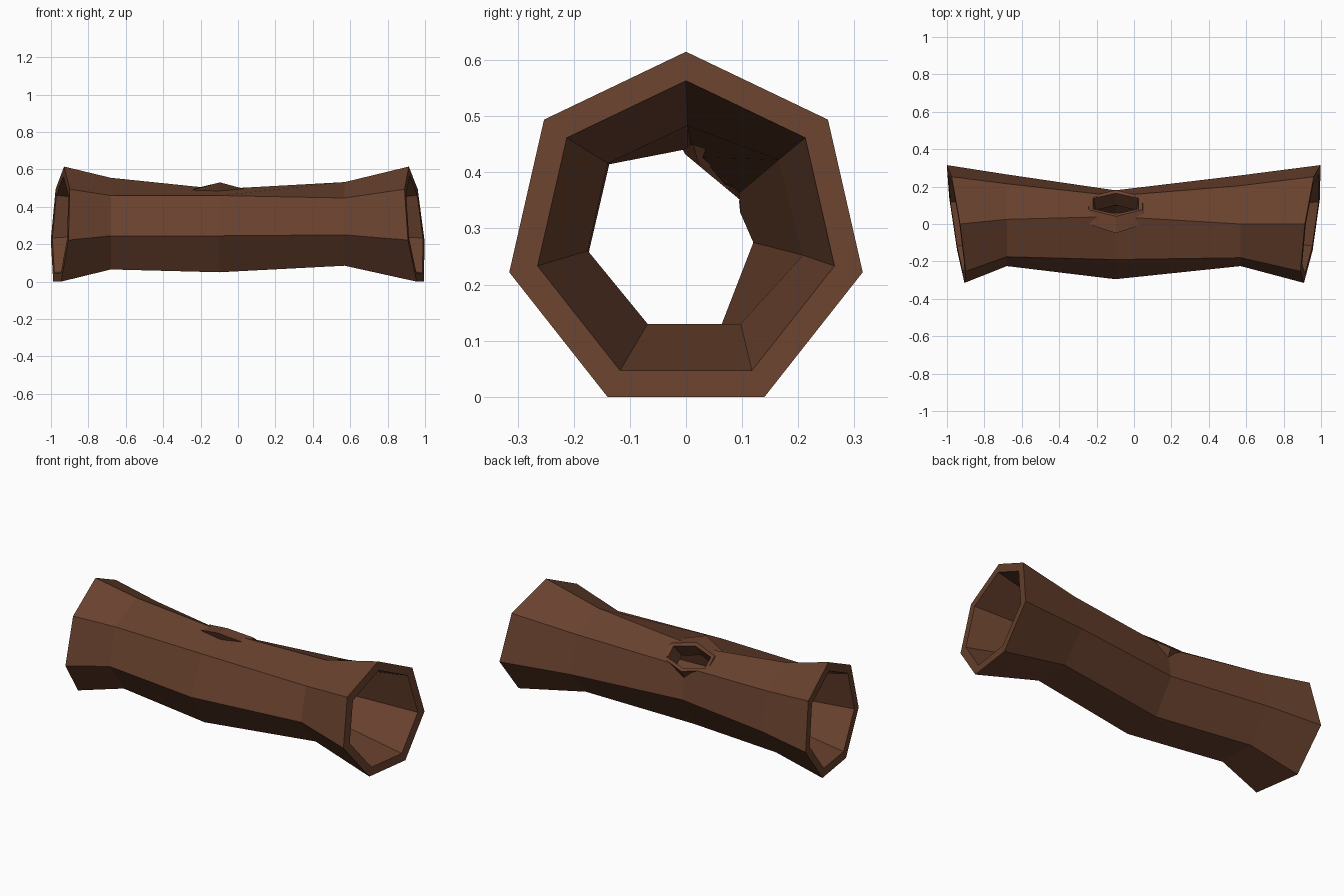
import bpy, bmesh, math
from mathutils import Vector

if "Cube" in bpy.data.objects:
    bpy.data.objects.remove(bpy.data.objects["Cube"])

bark = bpy.data.materials.new("bark_brown")
bark.diffuse_color = (0.14, 0.053, 0.027, 1)
bark.use_nodes = True
bark.node_tree.nodes["Principled BSDF"].inputs["Base Color"].default_value = bark.diffuse_color


def loft(name, rings, closed=False, caps=False):
    """Skin a list of equal-length point rings into one mesh object."""
    bm = bmesh.new()
    vs = [[bm.verts.new(p) for p in r] for r in rings]
    n, m = len(rings[0]), len(rings)
    for i in range(m if closed else m - 1):
        a, b = vs[i], vs[(i + 1) % m]
        for j in range(n):
            k = (j + 1) % n
            bm.faces.new((a[j], a[k], b[k], b[j]))
    if caps:
        bm.faces.new(vs[0])
        bm.faces.new(vs[-1])
    bmesh.ops.recalc_face_normals(bm, faces=bm.faces)
    me = bpy.data.meshes.new(name)
    bm.to_mesh(me)
    bm.free()
    me.materials.append(bark)
    ob = bpy.data.objects.new(name, me)
    bpy.context.collection.objects.link(ob)
    return ob


def at_x(x, section):
    return [Vector((x, y, z)) for y, z in section]


def shrink(section, s):
    cy = sum(p[0] for p in section) / len(section)
    cz = sum(p[1] for p in section) / len(section)
    return [(cy + (y - cy) * s, cz + (z - cz) * s) for y, z in section]


# seven-sided sections (y, z): top, back upper, back, back low, front low, front, front upper
end = [(0, .615), (.253, .494), (.315, .222), (.14, 0), (-.14, 0), (-.315, .222), (-.253, .494)]
left = [(.025, .555), (.215, .46), (.265, .24), (.13, .065), (-.095, .065), (-.225, .245), (-.175, .46)]
mid = [(.04, .495), (.15, .42), (.18, .24), (.06, .05), (-.17, .05), (-.295, .245), (-.19, .46)]
right = [(.0, .532), (.205, .455), (.26, .24), (.12, .085), (-.09, .085), (-.225, .25), (-.18, .447)]
mid_in = [(.01, .443), (.085, .355), (.12, .275), (.06, .12), (-.12, .11), (-.23, .25), (-.16, .41)]


# slanted cut ends
def left_end(section):
    return [Vector((-.967 - .15 * y + .06 * z, y, z)) for y, z in section]


def right_end(section):
    return [Vector((.975 + .14 * y - .10 * z, y, z)) for y, z in section]


end_in = shrink(end, .84)
log = loft("hollow_log", [
    left_end(end), at_x(-.68, left), at_x(-.1, mid), at_x(.57, right), right_end(end),
    right_end(end_in), at_x(.57, shrink(right, .79)), at_x(-.1, mid_in),
    at_x(-.68, shrink(left, .79)), left_end(end_in)], closed=True)

# knot hole: six-sided opening on the upper back side
centre = Vector((-.097, .1, .452))
normal = Vector((0, .64, .77)).normalized()
along = Vector((0, -normal.z, normal.y))


def hexagon(ru, rv, height, shift=0):
    return [centre + Vector((ru * math.cos(a), 0, 0)) + along * (rv * math.sin(a) + shift)
            + normal * height for a in (math.radians(30 + 60 * i) for i in range(6))]


cutter = loft("hole_cutter", [hexagon(.15, .082, .12), hexagon(.135, .075, -.19)], caps=True)
cutter.hide_render = True
cutter.hide_set(True)
mod = log.modifiers.new("knot_hole", 'BOOLEAN')
mod.operation = 'DIFFERENCE'
mod.solver = 'EXACT'
mod.object = cutter

# flared rim around the knot hole
loft("knot_hole_rim", [
    hexagon(.185, .135, -.035, .03), hexagon(.165, .092, .018),
    hexagon(.14, .072, .014), hexagon(.125, .066, -.08)], closed=True)
